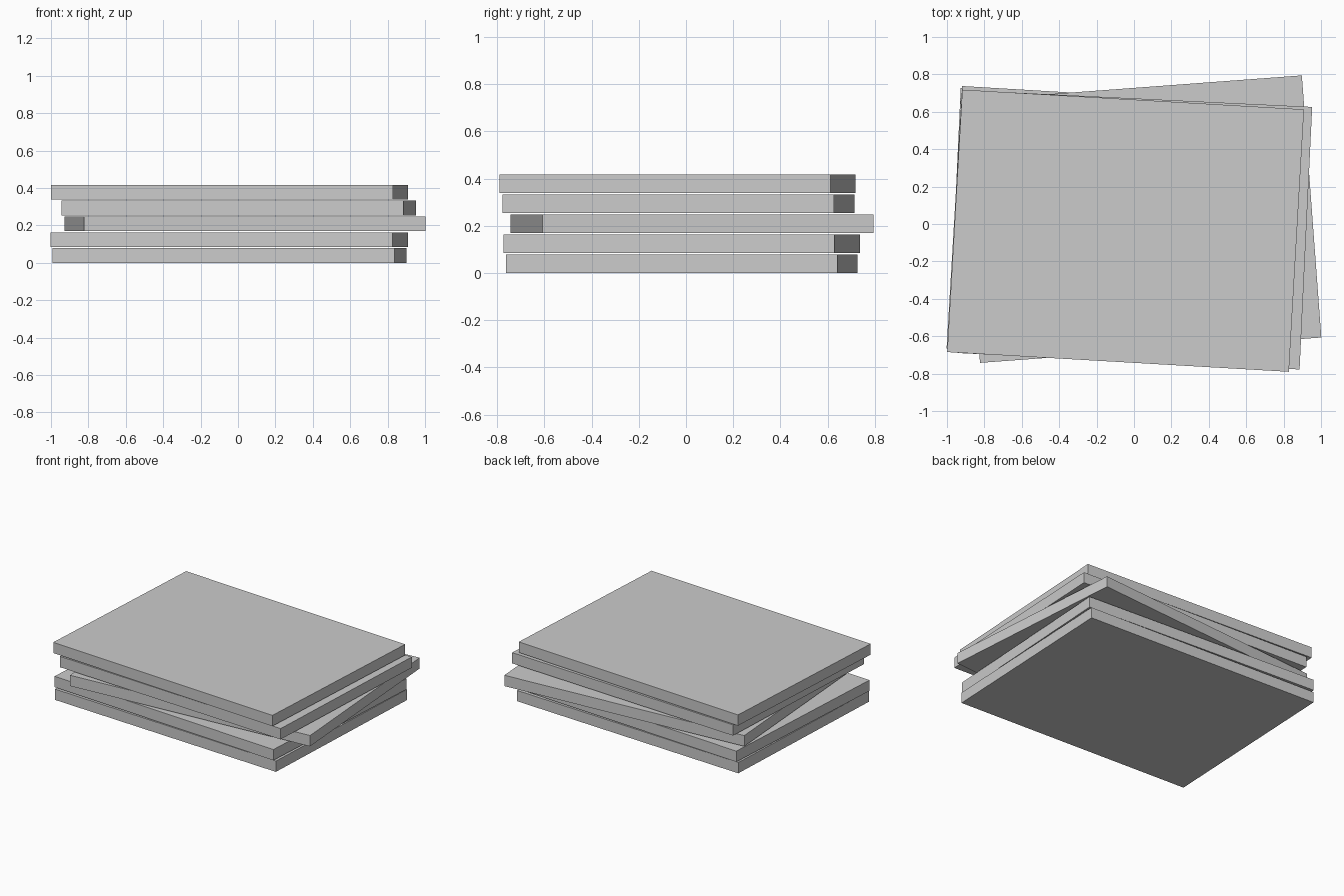
import bpy
from math import radians

cube = bpy.data.objects.get("Cube")
if cube:
    bpy.data.objects.remove(cube, do_unlink=True)

# One plain grey for every slab
GREY = (0.6, 0.6, 0.6, 1.0)
grey = bpy.data.materials.new("plain_grey")
grey.use_nodes = True
grey.diffuse_color = GREY
grey.node_tree.nodes["Principled BSDF"].inputs["Base Color"].default_value = GREY

LENGTH, WIDTH, THICK, PITCH = 1.83, 1.405, 0.078, 0.0847


def slab(name, level, x, y, turn):
    """Flat board at a stack level, turned about the vertical."""
    bpy.ops.mesh.primitive_cube_add(
        size=1,
        location=(x, y, level * PITCH + THICK / 2),
        rotation=(0, 0, radians(turn)),
    )
    board = bpy.context.object
    board.name = name
    board.scale = (LENGTH, WIDTH, THICK)
    board.data.materials.append(grey)


# Loose stack, bottom to top: centre x, centre y, turn in degrees
stack = {
    "bottom_slab": (-0.045, -0.018, -2.65),
    "lower_slab": (-0.047, -0.018, -3.4),
    "middle_slab": (0.037, 0.026, 4.25),
    "upper_slab": (0.005, -0.032, -2.75),
    "top_slab": (-0.045, -0.036, -3.3),
}
for level, (name, placing) in enumerate(stack.items()):
    slab(name, level, *placing)
